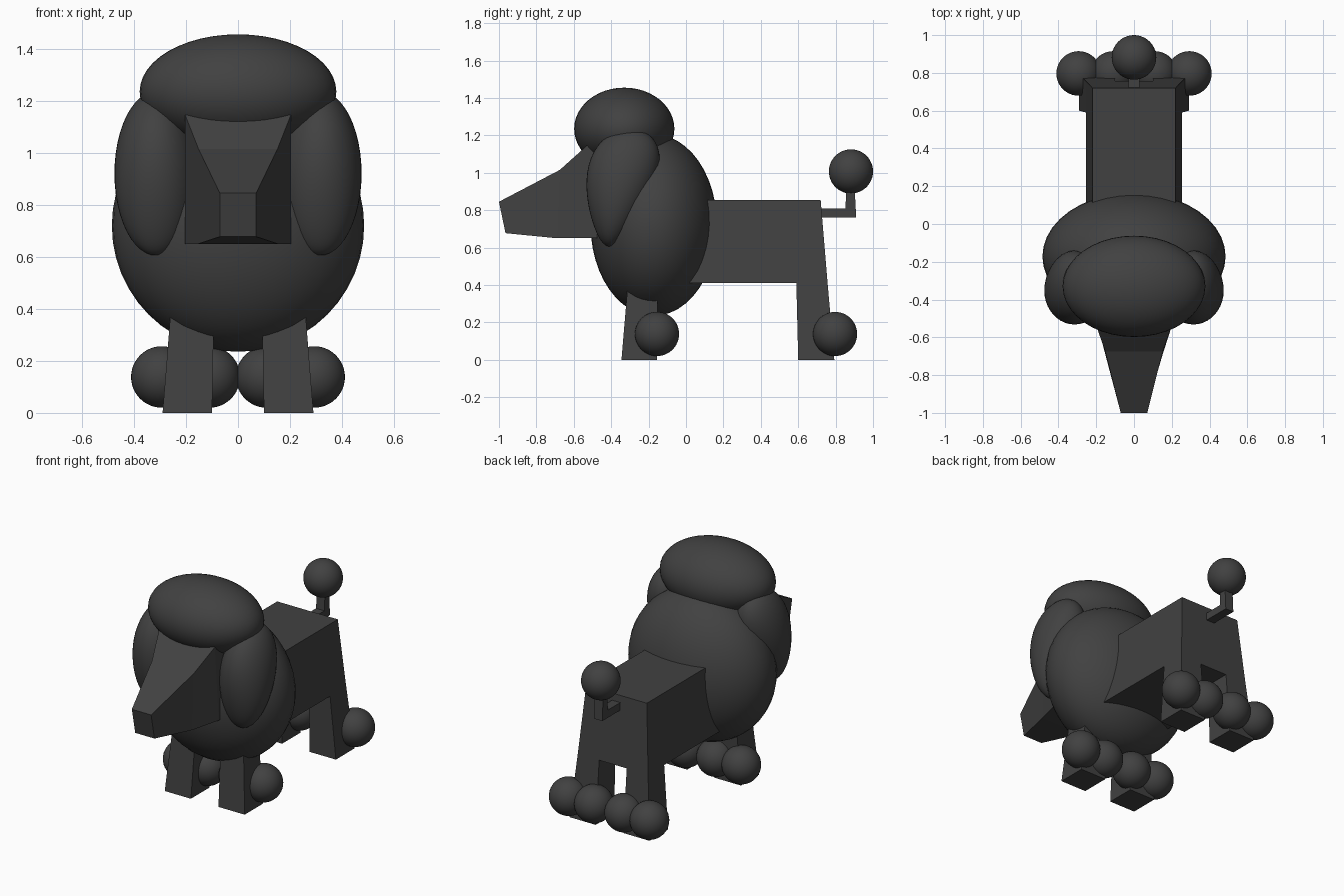
import bpy, bmesh, math

if "Cube" in bpy.data.objects:
    bpy.data.objects.remove(bpy.data.objects["Cube"])

# One dark grey coat colour
coat = bpy.data.materials.new("dark grey coat")
coat.diffuse_color = (0.053, 0.053, 0.053, 1)
coat.use_nodes = True
coat.node_tree.nodes["Principled BSDF"].inputs["Base Color"].default_value = coat.diffuse_color


def finish(name, bm, smooth=False):
    bmesh.ops.recalc_face_normals(bm, faces=bm.faces[:])
    for f in bm.faces:
        f.smooth = smooth
    mesh = bpy.data.meshes.new(name)
    bm.to_mesh(mesh)
    bm.free()
    mesh.materials.append(coat)
    ob = bpy.data.objects.new(name, mesh)
    bpy.context.collection.objects.link(ob)
    return ob


def ellipsoid(name, centre, radii, shape=None):
    """Smooth ellipsoid; shape(unit point) may return a custom position."""
    bm = bmesh.new()
    bmesh.ops.create_uvsphere(bm, u_segments=40, v_segments=24, radius=1)
    for v in bm.verts:
        if shape:
            v.co = shape(v.co.copy())
        else:
            v.co = [c + r * p for c, r, p in zip(centre, radii, v.co)]
    return finish(name, bm, True)


def loft(name, rings):
    """Flat-faced solid through rings of matching corner count."""
    bm = bmesh.new()
    loops = [[bm.verts.new(p) for p in ring] for ring in rings]
    n = len(loops[0])
    for a, b in zip(loops, loops[1:]):
        for i in range(n):
            j = (i + 1) % n
            bm.faces.new((a[i], a[j], b[j], b[i]))
    bm.faces.new(loops[0])
    bm.faces.new(loops[-1])
    return finish(name, bm)


def rect(x0, x1, y0, y1, z):
    return [(x0, y0, z), (x1, y0, z), (x1, y1, z), (x0, y1, z)]


# Body: wedge, wider at the belly than along the back
loft("body", [rect(-0.255, 0.255, -0.2, 0.757, 0.41),
              rect(-0.22, 0.22, -0.2, 0.72, 0.855)])

# Round mane and hair tuft
ellipsoid("mane", (0, -0.172, 0.72), (0.485, 0.338, 0.485))
ellipsoid("hair_tuft", (0, -0.33, 1.235), (0.378, 0.268, 0.22))

# Head: sections (half width, top y, top z, bottom y, bottom z) back to nose
sections = [(0.203, -0.25, 1.145, -0.25, 0.65),
            (0.203, -0.53, 1.145, -0.49, 0.65),
            (0.152, -0.675, 1.015, -0.69, 0.65),
            (0.07, -1.0, 0.845, -0.965, 0.677)]
loft("head", [[(-w, ty, tz), (w, ty, tz), (w, by, bz), (-w, by, bz)]
              for w, ty, tz, by, bz in sections])

for side, s in (("left", 1), ("right", -1)):
    # Drooping ear: leaning egg, wider at the top
    def ear(p, s=s):
        return (s * (0.315 + 0.16 * p.x),
                -0.352 + 0.055 * p.z + (0.18 + 0.065 * p.z) * p.y,
                0.92 + 0.315 * p.z)
    ellipsoid(side + "_ear", None, None, ear)

    # Splayed legs
    loft(side + "_front_leg", [rect(s * 0.10, s * 0.29, -0.345, -0.155, 0),
                               rect(s * 0.09, s * 0.25, -0.303, -0.15, 0.5)])
    loft(side + "_back_leg", [rect(s * 0.10, s * 0.29, 0.60, 0.793, 0),
                              rect(s * 0.10, s * 0.255, 0.59, 0.757, 0.41)])

    # Ankle pompoms, inner and outer on each leg
    for leg, y in (("front", -0.155), ("back", 0.797)):
        for place, x in (("inner", 0.11), ("outer", 0.293)):
            ellipsoid(f"{side}_{leg}_{place}_pompom", (s * x, y, 0.138), (0.118,) * 3)

# Tail: bent bar with a pompom
profile = [(0.70, 0.76), (0.91, 0.76), (0.90, 0.95),
           (0.86, 0.95), (0.852, 0.81), (0.70, 0.81)]
loft("tail", [[(x, y, z) for y, z in profile] for x in (-0.03, 0.03)])
ellipsoid("tail_pompom", (0, 0.882, 1.007), (0.118,) * 3)
